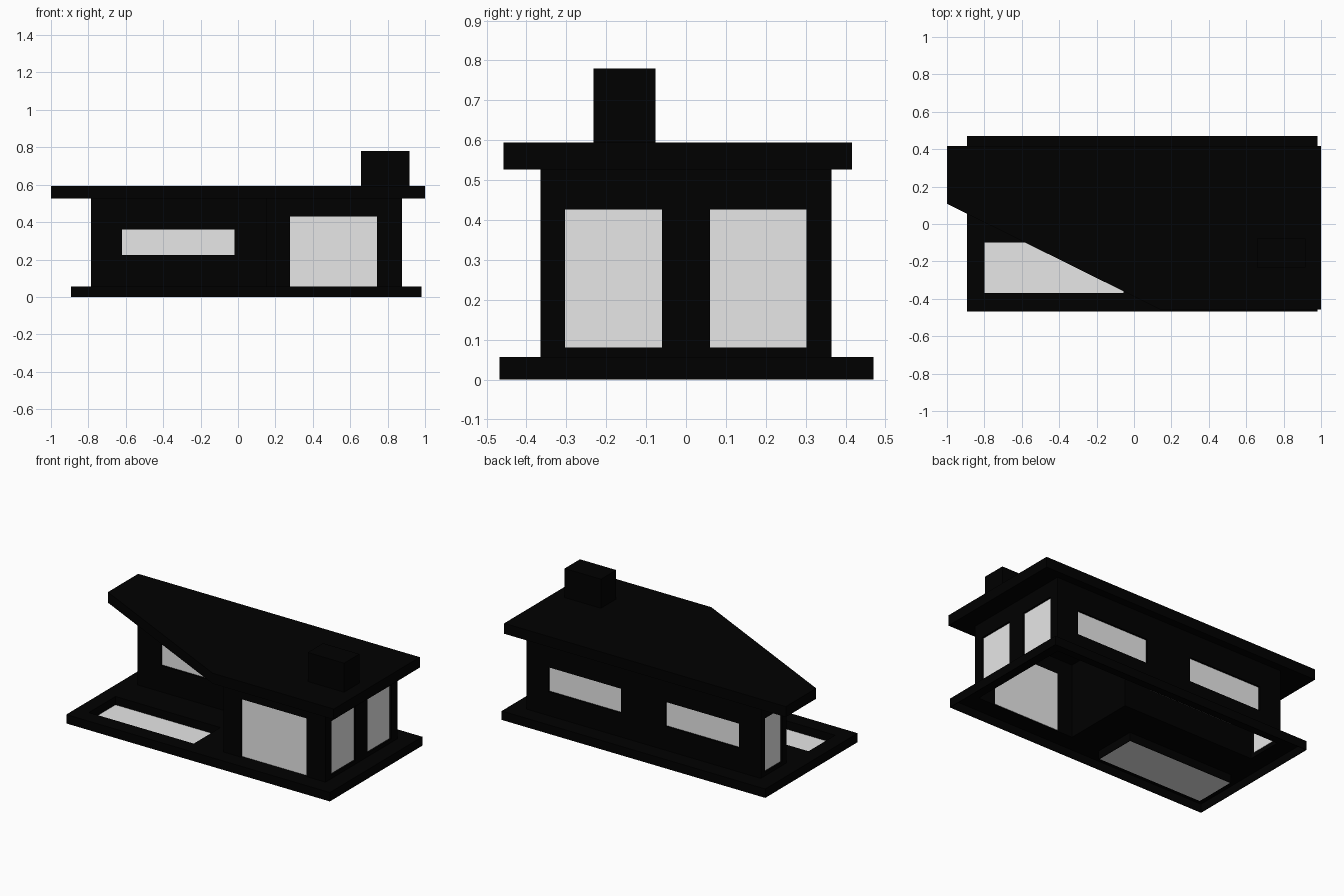
import bpy
import bmesh

cube = bpy.data.objects.get("Cube")
if cube:
    bpy.data.objects.remove(cube, do_unlink=True)


def material(name, value):
    m = bpy.data.materials.new(name)
    m.use_nodes = True
    colour = (value, value, value, 1)
    m.diffuse_color = colour
    m.node_tree.nodes["Principled BSDF"].inputs["Base Color"].default_value = colour
    return m


black = material("black", 0)
pale_grey = material("pale grey", 0.8)


def prism(name, outline, z0, z1, mat):
    """Extrude a plan outline between two heights."""
    bm = bmesh.new()
    face = bm.faces.new([bm.verts.new((x, y, z0)) for x, y in outline])
    top = bmesh.ops.extrude_face_region(bm, geom=[face])["geom"]
    verts = [v for v in top if isinstance(v, bmesh.types.BMVert)]
    bmesh.ops.translate(bm, verts=verts, vec=(0, 0, z1 - z0))
    bmesh.ops.recalc_face_normals(bm, faces=bm.faces)
    mesh = bpy.data.meshes.new(name)
    bm.to_mesh(mesh)
    bm.free()
    mesh.materials.append(mat)
    obj = bpy.data.objects.new(name, mesh)
    bpy.context.collection.objects.link(obj)
    return obj


def box(name, x, y, z, mat, grow=0):
    (xa, xb), (ya, yb) = x, y
    xa, xb, ya, yb = xa - grow, xb + grow, ya - grow, yb + grow
    return prism(name, [(xa, ya), (xb, ya), (xb, yb), (xa, yb)], z[0], z[1], mat)


def cut(target, cutter):
    """Subtract the cutter, bake the result and discard the cutter."""
    cutter.hide_render = True
    mod = target.modifiers.new("cut", "BOOLEAN")
    mod.operation = "DIFFERENCE"
    mod.solver = "EXACT"
    mod.object = cutter
    bpy.context.view_layer.update()
    graph = bpy.context.evaluated_depsgraph_get()
    baked = bpy.data.meshes.new_from_object(target.evaluated_get(graph))
    target.modifiers.clear()
    target.data = baked
    bpy.data.objects.remove(cutter, do_unlink=True)


# L-shaped plan: full-depth block on one side, narrow wing on the other
slab_top, eaves, roof_top = 0.057, 0.527, 0.594
x0, x1, step_x = -0.787, 0.877, 0.153
front, wing_front, back = -0.365, 0.105, 0.365


def plan(t):
    return [(x0 + t, wing_front + t), (step_x + t, wing_front + t),
            (step_x + t, front + t), (x1 - t, front + t),
            (x1 - t, back - t), (x0 + t, back - t)]


wall, sheet = 0.015, 0.004

# Base: a thin shell, open underneath, with openings for rooms and pool
base_x, base_y = (-0.892, 0.98), (-0.468, 0.47)
pool_x, pool_y = (-0.8, -0.055), (-0.37, -0.1)
through = (-0.1, 0.2)
base = box("base_slab", base_x, base_y, (0, slab_top), black)
cut(base, box("cavity_cutter", base_x, base_y, (-0.1, slab_top - sheet), black, -sheet))
cut(base, box("pool_cutter", pool_x, pool_y, through, black))
cut(base, prism("room_cutter", plan(wall), *through, black))

# Sunken pool
basin = box("pool_sides", pool_x, pool_y, (0, slab_top - sheet), black, sheet)
cut(basin, box("pool_cutter", pool_x, pool_y, through, black))
box("pool_water", pool_x, pool_y, (0, sheet), pale_grey)

# Thin walls
walls = prism("walls", plan(0), slab_top, eaves, black)
cut(walls, prism("room_cutter", plan(wall), 0, 0.7, black))

# Windows: name, wall axis, wall position, inward direction, span, heights
strip, tall = (0.21, 0.367), (0.08, 0.426)
windows = [
    ("front_window", "y", front, 1, (0.277, 0.742), (slab_top, 0.43)),
    ("wing_window", "y", wing_front, 1, (-0.62, -0.02), (0.225, 0.36)),
    ("back_window_left", "y", back, -1, (0.205, 0.722), strip),
    ("back_window_right", "y", back, -1, (-0.632, -0.11), strip),
    ("side_window_front", "x", x1, -1, (-0.304, -0.06), tall),
    ("side_window_back", "x", x1, -1, (0.06, 0.302), tall),
    ("wing_end_window", "x", x0, 1, (0.15, 0.325), tall),
]
for name, axis, pos, inward, span, heights in windows:
    def panel(label, start, end, mat):
        depth = sorted((pos + inward * start, pos + inward * end))
        x, y = (span, depth) if axis == "y" else (depth, span)
        return box(label, x, y, heights, mat)

    cut(walls, panel("window_cutter", -0.05, 0.05, black))
    panel(name, 0.012, 0.017, pale_grey)

# Flat roof with a diagonal front corner
prism("roof", [(-1, 0.108), (0.14, -0.457), (1, -0.457), (1, 0.416), (-1, 0.416)],
      eaves, roof_top, black)

# Chimney
box("chimney", (0.658, 0.916), (-0.232, -0.077), (roof_top, 0.78), black)
